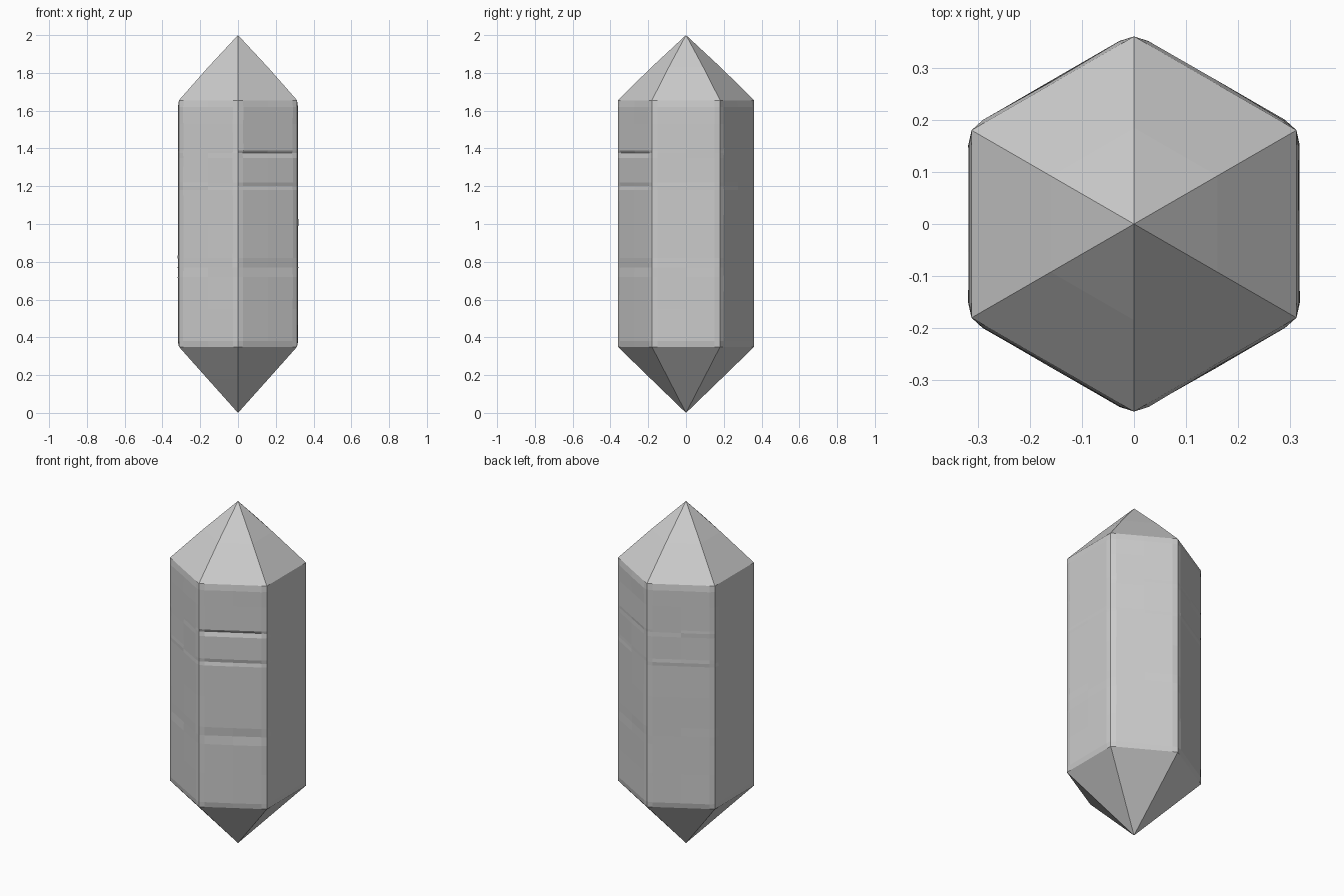
import bpy, bmesh, math, random
from mathutils import Vector

if "Cube" in bpy.data.objects:
    bpy.data.objects.remove(bpy.data.objects["Cube"])

random.seed(4)
R = 0.361          # corner radius of the hexagon
SIDES = 6
bm = bmesh.new()


def ring(z, r, bulge=0.0, rough=0.0, groove=0.0):
    """Hexagon loop: each side has a corner plus three points pushed slightly outward."""
    verts = []
    for i in range(SIDES):
        a = math.radians(90 + 60 * i)
        b = a + math.radians(60)
        p = Vector((math.cos(a) * r, math.sin(a) * r, z))
        q = Vector((math.cos(b) * r, math.sin(b) * r, z))
        mid = (a + b) / 2
        n = Vector((math.cos(mid), math.sin(mid), 0))
        verts.append(bm.verts.new(p))
        for t in (0.08, 0.5, 0.92):
            off = bulge + random.uniform(-rough, rough)
            if i == 3:                      # front right face carries the grooves
                off -= groove
            verts.append(bm.verts.new(p.lerp(q, t) + n * off))
    return verts


# Rings from lower shoulder to upper shoulder, with two shallow grooves
loops = [ring(0.18, 0.186), ring(0.35, R)]
body = [(0.38, 0), (0.55, 0), (0.72, 0), (0.77, 0.003), (0.82, 0), (1.0, 0),
        (1.18, 0), (1.2, 0.004), (1.22, 0), (1.35, 0), (1.375, 0.009),
        (1.39, 0), (1.53, 0), (1.62, 0)]
for z, groove in body:
    loops.append(ring(z, R, 0.005, 0.0015, groove))
loops += [ring(1.655, R), ring(1.828, 0.185)]

# Skin the rings and close both points
count = SIDES * 4
for lo, hi in zip(loops, loops[1:]):
    for i in range(count):
        j = (i + 1) % count
        bm.faces.new((lo[i], lo[j], hi[j], hi[i]))
bottom = bm.verts.new((0, 0, 0))
top = bm.verts.new((0, 0, 2))
for i in range(count):
    j = (i + 1) % count
    bm.faces.new((loops[0][j], loops[0][i], bottom))
    bm.faces.new((loops[-1][i], loops[-1][j], top))
bmesh.ops.recalc_face_normals(bm, faces=bm.faces)

# Crystal object, flat shaded
mesh = bpy.data.meshes.new("crystal")
bm.to_mesh(mesh)
bm.free()
crystal = bpy.data.objects.new("crystal", mesh)
bpy.context.collection.objects.link(crystal)
